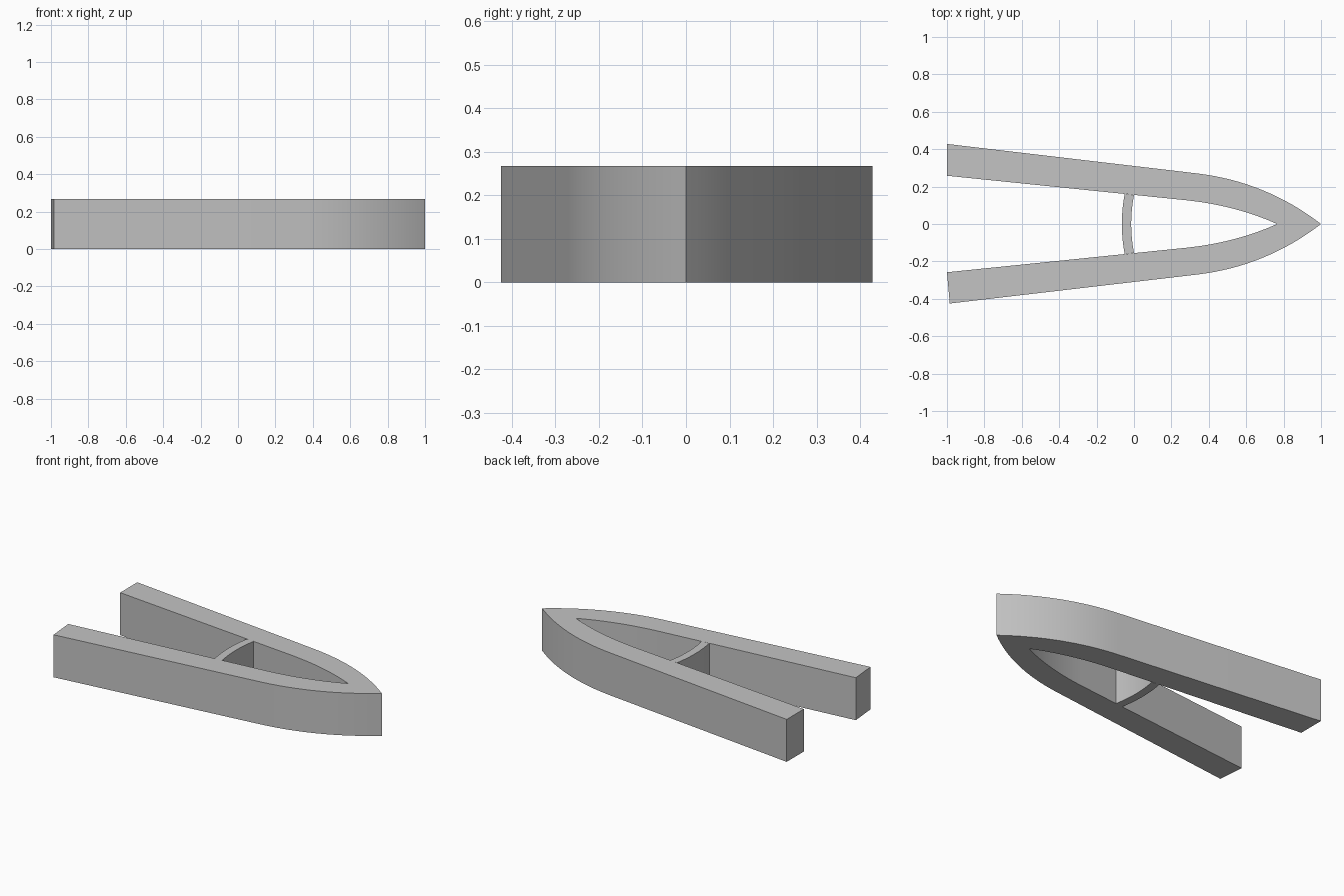
import bpy
import bmesh
import math
from mathutils import Vector

HEIGHT = 0.267
BAR_STEPS = 10
CURVE_STEPS = 16

if "Cube" in bpy.data.objects:
    bpy.data.objects.remove(bpy.data.objects["Cube"], do_unlink=True)

# One plain grey for the whole piece
grey = bpy.data.materials.new("plain_grey")
grey.use_nodes = True
colour = (0.55, 0.55, 0.55, 1)
grey.diffuse_color = colour
grey.node_tree.nodes["Principled BSDF"].inputs["Base Color"].default_value = colour


def bend(a, control, b, steps=CURVE_STEPS):
    """Points along a quadratic curve from a to b."""
    a, control, b = Vector(a), Vector(control), Vector(b)
    points = []
    for i in range(steps + 1):
        t = i / steps
        points.append(a * (1 - t) ** 2 + control * 2 * t * (1 - t) + b * t ** 2)
    return points


def flip(points):
    """Mirror points across the long axis, in reverse order."""
    return [Vector((p.x, -p.y)) for p in reversed(points)]


def extrude_outline(name, outline):
    """Upright solid with the given plan outline."""
    bm = bmesh.new()
    base = bm.faces.new([bm.verts.new((p.x, p.y, 0)) for p in outline])
    result = bmesh.ops.extrude_face_region(bm, geom=[base], use_keep_orig=True)
    top = [v for v in result["geom"] if isinstance(v, bmesh.types.BMVert)]
    bmesh.ops.translate(bm, verts=top, vec=(0, 0, HEIGHT))
    bmesh.ops.recalc_face_normals(bm, faces=bm.faces[:])
    mesh = bpy.data.meshes.new(name)
    bm.to_mesh(mesh)
    bm.free()
    mesh.materials.append(grey)
    obj = bpy.data.objects.new(name, mesh)
    bpy.context.collection.objects.link(obj)
    bpy.ops.object.select_all(action="DESELECT")
    obj.select_set(True)
    bpy.context.view_layer.objects.active = obj
    bpy.ops.object.shade_smooth_by_angle(angle=math.radians(25))
    return obj


# Pointed frame: two straight arms that curve together into the tip
outer = bend((0.34, 0.27), (0.706, 0.226), (1, 0))
inner = bend((0.28, 0.127), (0.544, 0.099), (0.765, 0))
frame = [Vector((-1, 0.428))] + outer + flip(outer)[1:]
frame += [Vector((-0.985, -0.425)), Vector((-1, -0.258))]
frame += list(reversed(flip(inner))) + list(reversed(inner))[1:]
frame += [Vector((-1, 0.258))]
extrude_outline("pointed_frame", frame)


# Bowed crossbar, ending on the inner walls of the arms
def wall(x):
    return 0.155 - 0.103 * x


back = bend((-0.05, wall(-0.05)), (-0.08, 0), (-0.05, -wall(-0.05)), BAR_STEPS)
front = bend((0, wall(0)), (-0.03, 0), (0, -wall(0)), BAR_STEPS)
extrude_outline("crossbar", back + list(reversed(front)))
